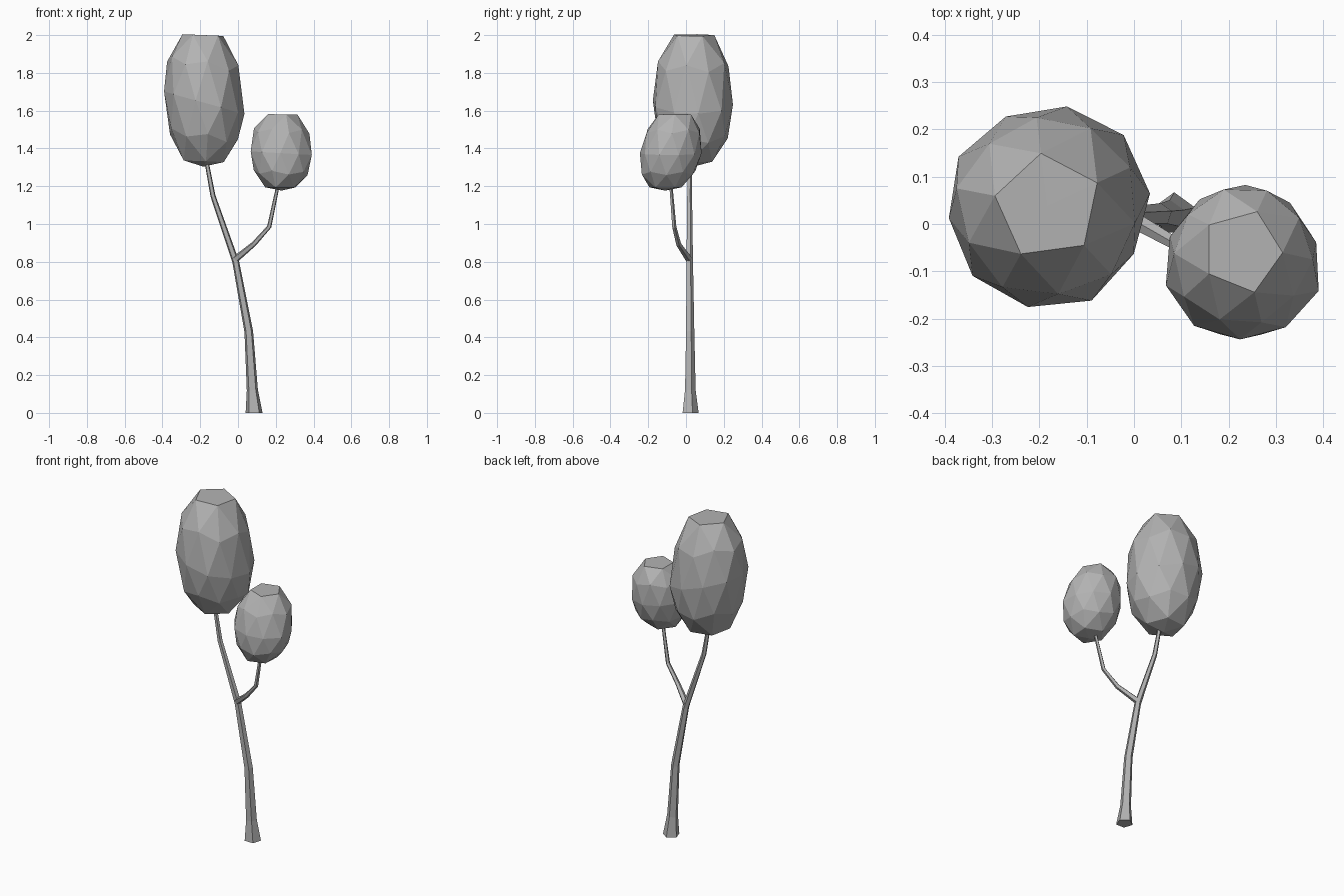
import bpy, bmesh, math, random
from mathutils import Vector, Matrix

random.seed(4)
cube = bpy.data.objects.get("Cube")
if cube:
    bpy.data.objects.remove(cube, do_unlink=True)

# Single plain grey
grey = bpy.data.materials.new("plain_grey")
grey.use_nodes = True
colour = (0.45, 0.45, 0.45, 1)
grey.diffuse_color = colour
grey.node_tree.nodes["Principled BSDF"].inputs["Base Color"].default_value = colour


def add_object(name, bm):
    bmesh.ops.recalc_face_normals(bm, faces=bm.faces)
    mesh = bpy.data.meshes.new(name)
    bm.to_mesh(mesh)
    bm.free()
    mesh.materials.append(grey)
    obj = bpy.data.objects.new(name, mesh)
    bpy.context.collection.objects.link(obj)


def limb(name, path, sides=5):
    """Five-sided tapering tube through (x, y, z, radius) stations."""
    bm = bmesh.new()
    points = [Vector(p[:3]) for p in path]
    rings = []
    for i, point in enumerate(points):
        before, after = points[max(i - 1, 0)], points[min(i + 1, len(points) - 1)]
        along = (after - before).normalized()
        if point.z == 0:
            along = Vector((0, 0, 1))
        back = Vector((0, 1, 0))
        back = (back - along * back.dot(along)).normalized()
        side = back.cross(along)
        ring = []
        for k in range(sides):
            a = math.tau * k / sides
            ring.append(bm.verts.new(point + path[i][3] * (back * math.cos(a) + side * math.sin(a))))
        rings.append(ring)
    for low, high in zip(rings, rings[1:]):
        for k in range(sides):
            n = (k + 1) % sides
            bm.faces.new((low[k], low[n], high[n], high[k]))
    bm.faces.new(rings[0])
    bm.faces.new(rings[-1])
    add_object(name, bm)


def crown(name, centre, radius, up, down, turn, tilt, lean):
    """Faceted egg with a flat pentagonal top."""
    bm = bmesh.new()
    bmesh.ops.create_icosphere(bm, subdivisions=2, radius=1,
                               matrix=Matrix.Rotation(math.radians(turn), 4, "Z"))
    for v in bm.verts:
        x, y, z = v.co
        z = max(min(z, 0.85), -0.93)
        wobble = random.uniform(0.96, 1.03)
        height = z * (up if z > 0 else down) - tilt * x * (1 - abs(z))
        v.co = Vector(centre) + Vector((x * radius * wobble, y * radius * wobble + lean * z, height))
    bmesh.ops.dissolve_limit(bm, angle_limit=0.02, verts=bm.verts, edges=bm.edges)
    add_object(name, bm)


# Trunk and side branch
limb("trunk", [(0.085, 0.02, 0, 0.047), (0.076, 0.02, 0.12, 0.031),
               (0.057, 0.02, 0.43, 0.024), (-0.012, 0.018, 0.8, 0.019),
               (-0.133, 0.018, 1.15, 0.014), (-0.172, 0.02, 1.36, 0.011)])
limb("side_branch", [(-0.012, 0.015, 0.815, 0.019), (0.085, -0.04, 0.895, 0.014),
                     (0.165, -0.063, 0.985, 0.012), (0.215, -0.082, 1.22, 0.009)])

# Leaf crowns
crown("large_crown", (-0.183, 0.038, 1.643), 0.216, 0.42, 0.365, 25, 0.06, 0)
crown("small_crown", (0.23, -0.083, 1.375), 0.167, 0.242, 0.213, -2, 0.01, 0.03)
